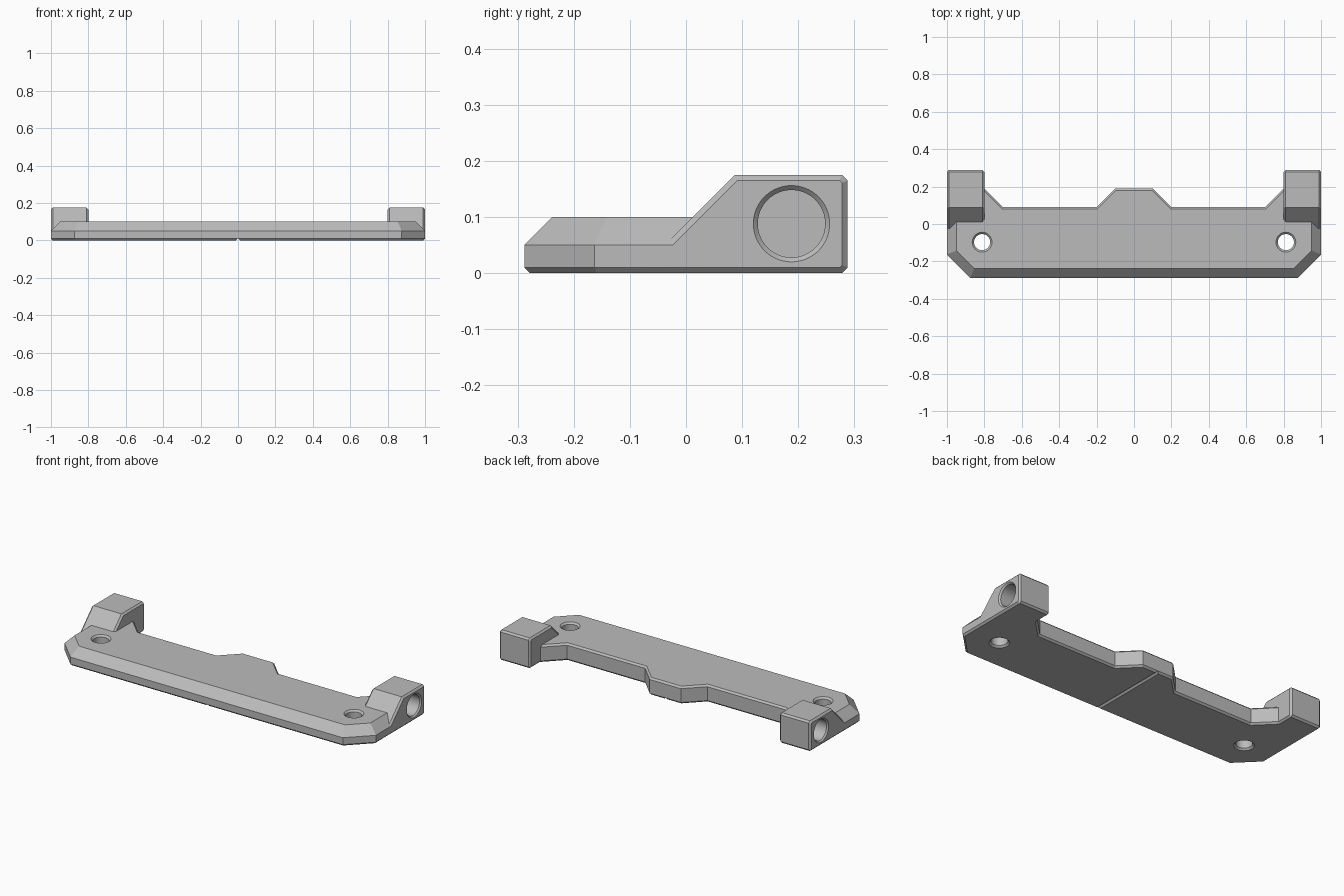
import bpy, bmesh, math
from mathutils import Vector, Matrix

if "Cube" in bpy.data.objects:
    bpy.data.objects.remove(bpy.data.objects["Cube"], do_unlink=True)

grey = bpy.data.materials.new("plain_grey")
grey.use_nodes = True
grey.diffuse_color = (0.5, 0.5, 0.5, 1)
grey.node_tree.nodes["Principled BSDF"].inputs["Base Color"].default_value = (0.5, 0.5, 0.5, 1)


def loft(name, rings):
    """Solid skinned through closed rings of equal length."""
    bm = bmesh.new()
    rows = [[bm.verts.new(p) for p in ring] for ring in rings]
    n = len(rows[0])
    for a, b in zip(rows, rows[1:]):
        for i in range(n):
            j = (i + 1) % n
            bm.faces.new((a[i], a[j], b[j], b[i]))
    bm.faces.new(rows[0][::-1])
    bm.faces.new(rows[-1])
    bmesh.ops.recalc_face_normals(bm, faces=bm.faces)
    mesh = bpy.data.meshes.new(name)
    bm.to_mesh(mesh)
    bm.free()
    mesh.materials.append(grey)
    obj = bpy.data.objects.new(name, mesh)
    bpy.context.collection.objects.link(obj)
    return obj


def inset(points, amounts):
    """Move each edge of a counter-clockwise outline inward by its own amount."""
    n = len(points)
    lines = []
    for i in range(n):
        p, q = Vector(points[i]), Vector(points[(i + 1) % n])
        d = (q - p).normalized()
        lines.append((p + Vector((-d.y, d.x)) * amounts[i], d))
    result = []
    for i in range(n):
        (p, d), (q, e) = lines[i - 1], lines[i]
        t = (q - p).cross(e) / d.cross(e)
        result.append(p + d * t)
    return result


def bore(name, steps, matrix):
    """Round cutter from (height, radius) steps."""
    n = 64
    return loft(name, [[matrix @ Vector((r * math.cos(math.tau * i / n),
                                         r * math.sin(math.tau * i / n), h))
                        for i in range(n)] for h, r in steps])


def combine(target, other, operation):
    mod = target.modifiers.new(operation.title(), "BOOLEAN")
    mod.operation, mod.solver, mod.object = operation, "EXACT", other
    bpy.context.view_layer.objects.active = target
    bpy.ops.object.modifier_apply(modifier=mod.name)
    bpy.data.objects.remove(other, do_unlink=True)


# Base plate: broad slope along the front and ends, fine chamfer at the back
half = [(0.875, -0.288), (1, -0.163), (1, 0), (0.85, 0.24),
        (0.7, 0.09), (0.2, 0.09), (0.1, 0.19)]
outline = half + [(-x, y) for x, y in reversed(half)]
broad = [y <= 0 and outline[(i + 1) % len(outline)][1] <= 0
         for i, (x, y) in enumerate(outline)]
layers = [(0, 0.01, 0.01), (0.01, 0, 0), (0.05, 0, 0), (0.09, 0.04, 0), (0.1, 0.05, 0.01)]
plate = loft("mounting_plate",
             [[(p.x, p.y, z) for p in inset(outline, [f if b else r for b in broad])]
              for z, f, r in layers])

# End lugs: sloped side profile with chamfered edges
profile = [(-0.088, 0), (0.278, 0), (0.288, 0.01), (0.288, 0.165),
           (0.278, 0.175), (0.087, 0.175)]
for side in (-1, 1):
    rings = [[(side * x, p.x, p.y) for p in inset(profile, [d] * len(profile))]
             for x, d in ((0.8, 0.01), (0.81, 0), (0.99, 0), (1, 0.01))]
    combine(plate, loft("end_lug", rings), "UNION")

for side in (-1, 1):
    # Blind side socket in each lug
    socket = Matrix.Translation((side, 0.188, 0.088)) @ Matrix.Rotation(side * math.pi / 2, 4, "Y")
    combine(plate, bore("side_socket", [(-0.15, 0.06), (-0.008, 0.06), (0.002, 0.07)],
                        socket), "DIFFERENCE")
    # Vertical screw hole, countersunk at both ends
    hole = Matrix.Translation((side * 0.812, -0.097, 0))
    combine(plate, bore("screw_hole", [(-0.002, 0.055), (0.01, 0.043), (0.09, 0.043),
                                       (0.102, 0.055)], hole), "DIFFERENCE")

# V groove across the underside
groove = loft("centre_groove", [[(-0.012, y, -0.002), (0.012, y, -0.002), (0, y, 0.01)]
                                for y in (-0.4, 0.4)])
combine(plate, groove, "DIFFERENCE")

# Crisp edges with smooth bores
bpy.ops.object.select_all(action="DESELECT")
plate.select_set(True)
bpy.context.view_layer.objects.active = plate
bpy.ops.object.shade_smooth_by_angle(angle=math.radians(20))
